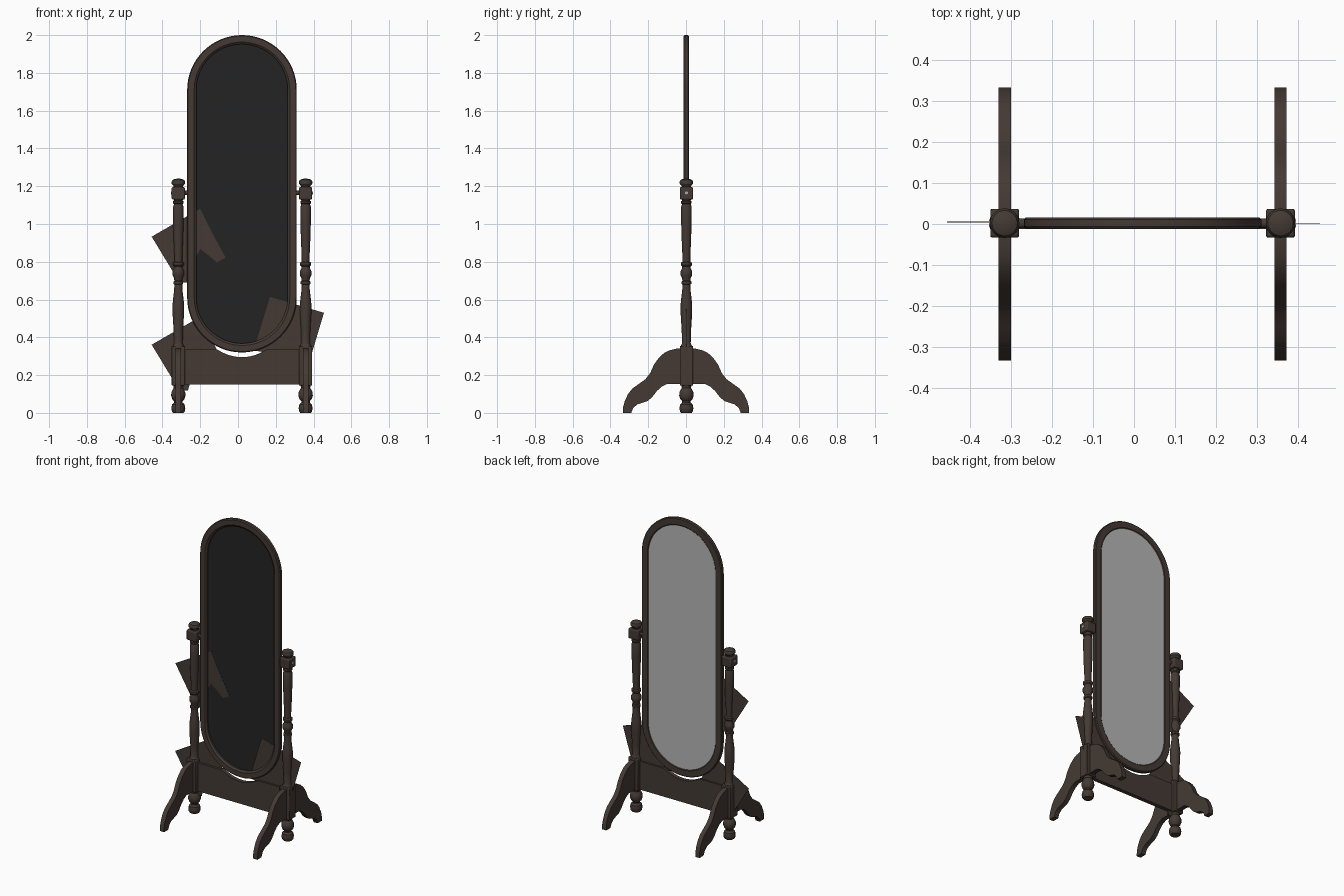
import bpy, bmesh, math

if "Cube" in bpy.data.objects:
    bpy.data.objects.remove(bpy.data.objects["Cube"])

CX = 0.021          # centre of the mirror in x
HALF = 0.337        # post distance from that centre


def mat(name, col):
    m = bpy.data.materials.new(name)
    m.diffuse_color = (*col, 1)
    m.use_nodes = True
    m.node_tree.nodes["Principled BSDF"].inputs["Base Color"].default_value = m.diffuse_color
    return m


WOOD = mat("dark wood", (0.058, 0.042, 0.034))
GLASS = mat("dark glass", (0.017, 0.017, 0.017))
GREY = mat("grey backing", (0.47, 0.47, 0.47))


def finish(bm, name, material, bevel=0.0, smooth=True):
    bmesh.ops.recalc_face_normals(bm, faces=bm.faces)
    me = bpy.data.meshes.new(name)
    bm.to_mesh(me)
    bm.free()
    ob = bpy.data.objects.new(name, me)
    bpy.context.collection.objects.link(ob)
    me.materials.append(material)
    if bevel:
        b = ob.modifiers.new("bevel", 'BEVEL')
        b.width, b.segments, b.limit_method = bevel, 2, 'ANGLE'
    if smooth:
        bpy.context.view_layer.objects.active = ob
        bpy.ops.object.select_all(action='DESELECT')
        ob.select_set(True)
        bpy.ops.object.shade_smooth_by_angle(angle=math.radians(35))
    return ob


def extrude(name, pts, offset, material, bevel=0.0):
    """Solid from a flat outline pushed along offset."""
    bm = bmesh.new()
    f = bm.faces.new([bm.verts.new(p) for p in pts])
    r = bmesh.ops.extrude_face_region(bm, geom=[f])
    bmesh.ops.translate(bm, vec=offset,
                        verts=[v for v in r['geom'] if isinstance(v, bmesh.types.BMVert)])
    return finish(bm, name, material, bevel)


def box(name, lo, hi, bevel):
    pts = [(lo[0], lo[1], lo[2]), (hi[0], lo[1], lo[2]), (hi[0], hi[1], lo[2]), (lo[0], hi[1], lo[2])]
    return extrude(name, pts, (0, 0, hi[2] - lo[2]), WOOD, bevel)


def lathe(name, prof, x, y, seg=28):
    bm = bmesh.new()
    rings = [[bm.verts.new((x + r * math.cos(2 * math.pi * i / seg),
                            y + r * math.sin(2 * math.pi * i / seg), z)) for i in range(seg)]
             for z, r in prof]
    for a, b in zip(rings, rings[1:]):
        for i in range(seg):
            j = (i + 1) % seg
            bm.faces.new((a[i], a[j], b[j], b[i]))
    bm.faces.new(rings[0])
    bm.faces.new(rings[-1])
    return finish(bm, name, WOOD)


def peg(name, x0, x1, z, r, material):
    pts = [(x0, 0.002 + r * math.cos(a * math.pi / 8), z + r * math.sin(a * math.pi / 8)) for a in range(16)]
    return extrude(name, pts, (x1 - x0, 0, 0), material)


def stadium(r, y, n=32):
    """Oval outline: two half circles joined by straight sides."""
    top = [(CX + r * math.cos(math.pi * i / n), y, 1.71 + r * math.sin(math.pi * i / n)) for i in range(n + 1)]
    bot = [(CX - r * math.cos(math.pi * i / n), y, 0.61 - r * math.sin(math.pi * i / n)) for i in range(n + 1)]
    return top + bot


# Mirror frame: closed cross-section swept round the oval
section = [(0.290, -0.006), (0.285, -0.012), (0.253, -0.012), (0.242, -0.003),
           (0.242, 0.012), (0.247, 0.016), (0.285, 0.016), (0.290, 0.011)]
bm = bmesh.new()
loops = [[bm.verts.new(p) for p in stadium(r, y)] for r, y in section]
for k, a in enumerate(loops):
    b = loops[(k + 1) % len(loops)]
    for i in range(len(a)):
        j = (i + 1) % len(a)
        bm.faces.new((a[i], a[j], b[j], b[i]))
finish(bm, "mirror_frame", WOOD)

# Glass and its backing
extrude("mirror_glass", stadium(0.244, 0.008), (0, 0.002, 0), GLASS)
extrude("mirror_backing", stadium(0.244, 0.0102), (0, 0.002, 0), GREY)

foot = [(0, 0.028), (0.008, 0.034), (0.025, 0.037), (0.045, 0.033), (0.055, 0.022), (0.062, 0.022),
        (0.072, 0.032), (0.09, 0.038), (0.108, 0.037), (0.125, 0.029), (0.132, 0.024), (0.15, 0.028)]
shaft = [(0.35, 0.032), (0.362, 0.026), (0.37, 0.023), (0.44, 0.025), (0.52, 0.030), (0.57, 0.031),
         (0.60, 0.028), (0.65, 0.022), (0.68, 0.021), (0.683, 0.026), (0.695, 0.026), (0.70, 0.021),
         (0.715, 0.023), (0.73, 0.031), (0.75, 0.031), (0.765, 0.023), (0.775, 0.023), (0.782, 0.029),
         (0.795, 0.029), (0.80, 0.021), (0.83, 0.021), (0.92, 0.025), (1.02, 0.028), (1.09, 0.028),
         (1.105, 0.023), (1.11, 0.028), (1.12, 0.028), (1.125, 0.022), (1.135, 0.028)]
cap = [(1.19, 0.028), (1.198, 0.024), (1.205, 0.028), (1.213, 0.035), (1.224, 0.036),
       (1.233, 0.031), (1.238, 0.02), (1.24, 0.008)]
leg = [(0.0, 0.34), (0.05, 0.34), (0.085, 0.332), (0.115, 0.318), (0.145, 0.29), (0.17, 0.255),
       (0.19, 0.21), (0.215, 0.178), (0.25, 0.153), (0.285, 0.128), (0.308, 0.098), (0.325, 0.06),
       (0.333, 0.03), (0.334, 0.0), (0.29, 0.0), (0.28, 0.025), (0.258, 0.045), (0.205, 0.062),
       (0.18, 0.082), (0.155, 0.115), (0.13, 0.138), (0.10, 0.153), (0.0, 0.153)]

# Two turned posts with feet, blocks, legs and pivots
for side, s in (("left", -1), ("right", 1)):
    x, y, h = CX + s * HALF, 0.002, 0.035
    lathe(side + "_foot", foot, x, y)
    box(side + "_lower_block", (x - h, y - h, 0.145), (x + h, y + h, 0.355), 0.004)
    lathe(side + "_post", shaft, x, y)
    box(side + "_upper_block", (x - h, y - h, 1.13), (x + h, y + h, 1.195), 0.006)
    lathe(side + "_cap", cap, x, y)
    for end, d in (("front", -1), ("back", 1)):
        extrude(f"{side}_{end}_leg", [(x - 0.015, d * p, z) for p, z in leg], (0.03, 0, 0), WOOD)
    peg(side + "_pivot", CX + s * 0.285, x - s * 0.03, 1.165, 0.012, WOOD)
    peg(side + "_screw", x + s * 0.03, x + s * 0.038, 1.165, 0.008, GREY)

# Crossbar with a hollow top edge
n = 16
hollow = [(0.13 - 0.26 * i / n, 0.335 - 0.04 * (1 - (1 - 2 * i / n) ** 2)) for i in range(n + 1)]
bar = [(-0.315, 0.15), (0.315, 0.15), (0.315, 0.335)] + hollow + [(-0.315, 0.335)]
extrude("crossbar", [(CX + px, -0.012, z) for px, z in bar], (0, 0.026, 0), WOOD)

# Loose thin boards behind the frame
board = [(-0.457, 0.933), (-0.20, 1.081), (-0.135, 0.95), (-0.065, 0.822), (-0.113, 0.797),
         (-0.155, 0.833), (-0.20, 0.868), (-0.235, 0.80), (-0.265, 0.69), (-0.31, 0.69)]
side_board = [(0.455, 0.53), (0.169, 0.614), (0.083, 0.33), (0.15, 0.32), (0.38, 0.28)]
for name, pts, dz, y in (("upper_board", board, 0, 0.006), ("lower_left_board", board, -0.572, 0.003),
                         ("lower_right_board", side_board, 0, 0.001)):
    extrude(name, [(px, y, z + dz) for px, z in pts], (0, 0.001, 0), WOOD)
